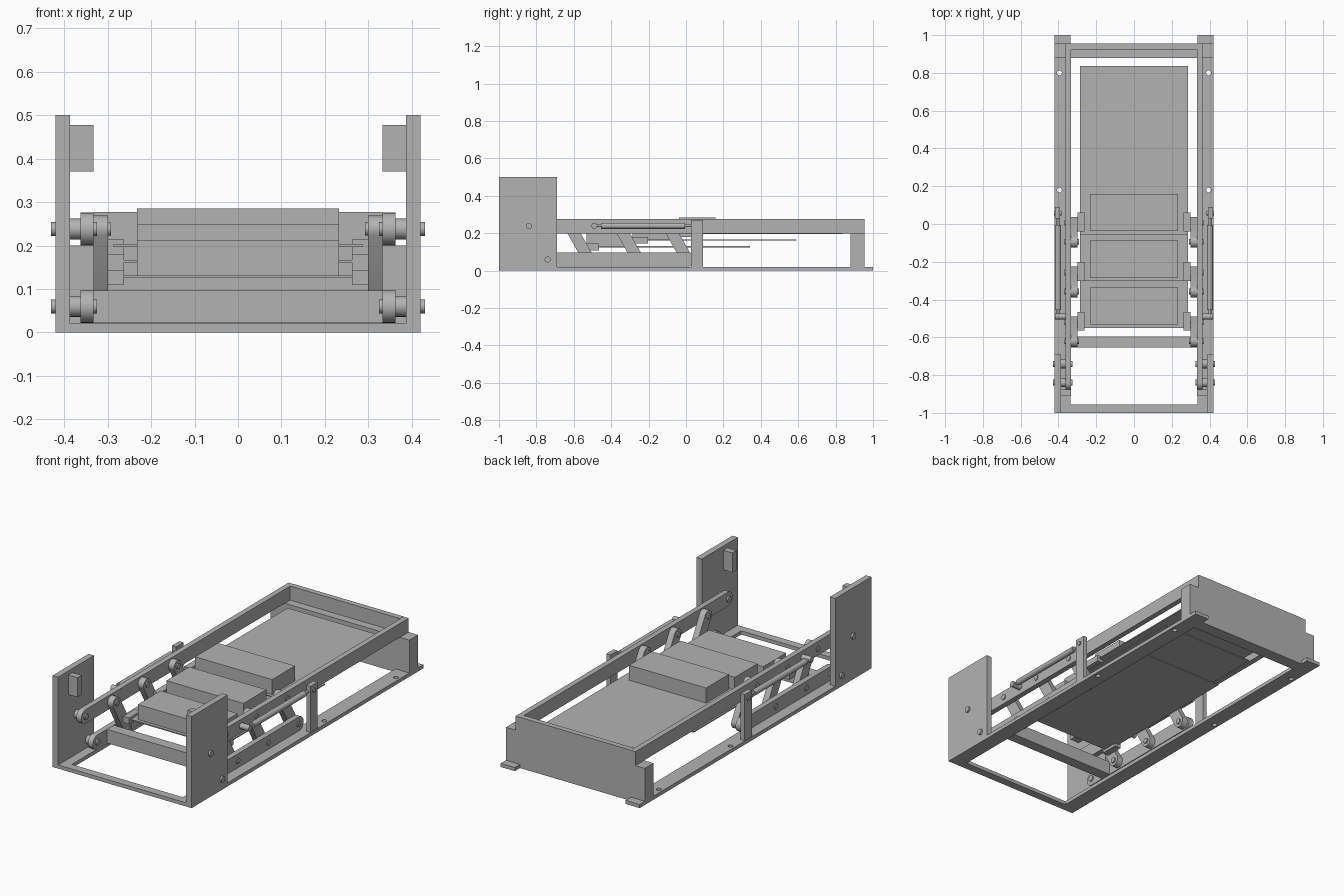
import bpy, bmesh, math
from mathutils import Vector, Matrix

cube = bpy.data.objects.get("Cube")
if cube:
    bpy.data.objects.remove(cube)

grey = bpy.data.materials.new("plain grey")
grey.use_nodes = True
grey.diffuse_color = (0.45, 0.45, 0.45, 1)
grey.node_tree.nodes["Principled BSDF"].inputs["Base Color"].default_value = (0.45, 0.45, 0.45, 1)


def finish(name, bm):
    bmesh.ops.recalc_face_normals(bm, faces=bm.faces)
    mesh = bpy.data.meshes.new(name)
    bm.to_mesh(mesh)
    bm.free()
    mesh.materials.append(grey)
    ob = bpy.data.objects.new(name, mesh)
    bpy.context.collection.objects.link(ob)
    return ob


def smooth(ob):
    bpy.ops.object.select_all(action='DESELECT')
    ob.select_set(True)
    bpy.context.view_layer.objects.active = ob
    bpy.ops.object.shade_smooth_by_angle(angle=math.radians(35))


def box(name, x, y, z):
    bm = bmesh.new()
    bmesh.ops.create_cube(bm, size=1)
    for v in bm.verts:
        v.co = [(a + b) / 2 + c * (b - a) for (a, b), c in zip((x, y, z), v.co)]
    return finish(name, bm)


def rod(name, start, end, r, sides=24):
    a, b = Vector(start), Vector(end)
    bm = bmesh.new()
    turn = (b - a).to_track_quat('Z', 'Y').to_matrix().to_4x4()
    bmesh.ops.create_cone(bm, cap_ends=True, segments=sides, radius1=r, radius2=r,
                          depth=(b - a).length, matrix=Matrix.Translation((a + b) / 2) @ turn)
    ob = finish(name, bm)
    smooth(ob)
    return ob


def bar(name, x, p, q, r, round_end=True, steps=12):
    """Flat bar between two (y, z) points, with rounded ends."""
    p, q = Vector(p), Vector(q)
    d = (q - p).normalized()
    n = Vector((-d.y, d.x))
    angles = [math.pi * i / steps for i in range(steps + 1)]
    pts = [p + r * (n * math.cos(t) - d * math.sin(t)) for t in angles]
    if round_end:
        pts += [q - r * (n * math.cos(t) - d * math.sin(t)) for t in angles]
    else:
        pts += [q - n * r, q + n * r]
    bm = bmesh.new()
    face = bm.faces.new([bm.verts.new((x[0], c.x, c.y)) for c in pts])
    out = bmesh.ops.extrude_face_region(bm, geom=[face])["geom"]
    bmesh.ops.translate(bm, vec=(x[1] - x[0], 0, 0),
                        verts=[g for g in out if isinstance(g, bmesh.types.BMVert)])
    ob = finish(name, bm)
    smooth(ob)
    return ob


# Base frame and cross members
box("base_front_bar", (-.335, .335), (-1, -.955), (0, .02))
box("base_rear_bar", (-.335, .335), (.885, .955), (0, .02))
box("rear_panel", (-.42, .42), (.88, .955), (.02, .2))
box("top_rear_bar", (-.333, .333), (.925, .955), (.2, .277))
box("lower_cross_bar", (-.333, .333), (-.655, -.595), (.022, .097))

LINKS = [-.52, -.257, .006]    # lower pivots of the swinging links

for side, s in (("left", 1), ("right", -1)):
    def span(a, b):
        return (s * a, s * b) if s > 0 else (s * b, s * a)

    def pin(name, y, z, a, b, r):
        rod(f"{side}_{name}", (s * a, y, z), (s * b, y, z), r)

    # Base rail with bolt holes
    rail = box(f"{side}_base_rail", span(.335, .42), (-1, 1), (0, .02))
    for y in (.18, .8):
        cutter = rod(f"{side}_hole_cutter", (s * .395, y, -.05), (s * .395, y, .05), .013)
        cutter.hide_render = True
        cutter.hide_viewport = True
        cut = rail.modifiers.new("bolt_hole", 'BOOLEAN')
        cut.object = cutter
        cut.solver = 'EXACT'

    # Side plate with inner block
    box(f"{side}_side_plate", span(.387, .42), (-1, -.69), (0, .5))
    box(f"{side}_plate_block", span(.333, .387), (-.91, -.875), (.37, .477))

    # Long rails and their pivots in the side plate
    bar(f"{side}_top_rail", span(.333, .363), (-.84, .238), (.955, .238), .038, False)
    bar(f"{side}_lower_rail", span(.333, .363), (-.74, .06), (.01, .06), .038)
    for name, y, z in (("upper", -.84, .238), ("lower", -.74, .06)):
        pin(f"{name}_pivot_pin", y, z, .325, .43, .016)
        pin(f"{name}_pivot_spacer", y, z, .363, .387, .024)

    # Swinging links and pins
    for i, y in enumerate(LINKS):
        bar(f"{side}_link_{i}", span(.299, .333), (y, .06), (y - .1, .238), .031)
        pin(f"link_{i}_lower_pin", y, .06, .292, .368, .015)
        pin(f"link_{i}_upper_pin", y - .1, .238, .292, .368, .015)
        # Tray bracket
        z = .109 + .035 * i
        box(f"{side}_tray_bracket_{i}", span(.262, .299), (y - .045, y + .055), (z, z + .035))

    # Gas strut and its post
    box(f"{side}_strut_post", span(.393, .418), (.028, .09), (.02, .272))
    pin("strut_rear_pin", .058, .24, .385, .424, .012)
    pin("strut_front_pin", -.49, .24, .363, .418, .016)
    rod(f"{side}_strut_rod", (s * .402, -.49, .24), (s * .402, .058, .24), .007)
    rod(f"{side}_strut_body", (s * .402, -.455, .24), (s * .402, -.005, .24), .016)

# Stepped trays, each with a load box
for i in range(3):
    y, z = -.55 + .247 * i, .125 + .036 * i
    box(f"tray_{i}", (-.286, .286), (y, y + .893), (z, z + .006))
    box(f"load_box_{i}", (-.233, .233), (y + .018, y + .215), (z + .006, z + .088))
